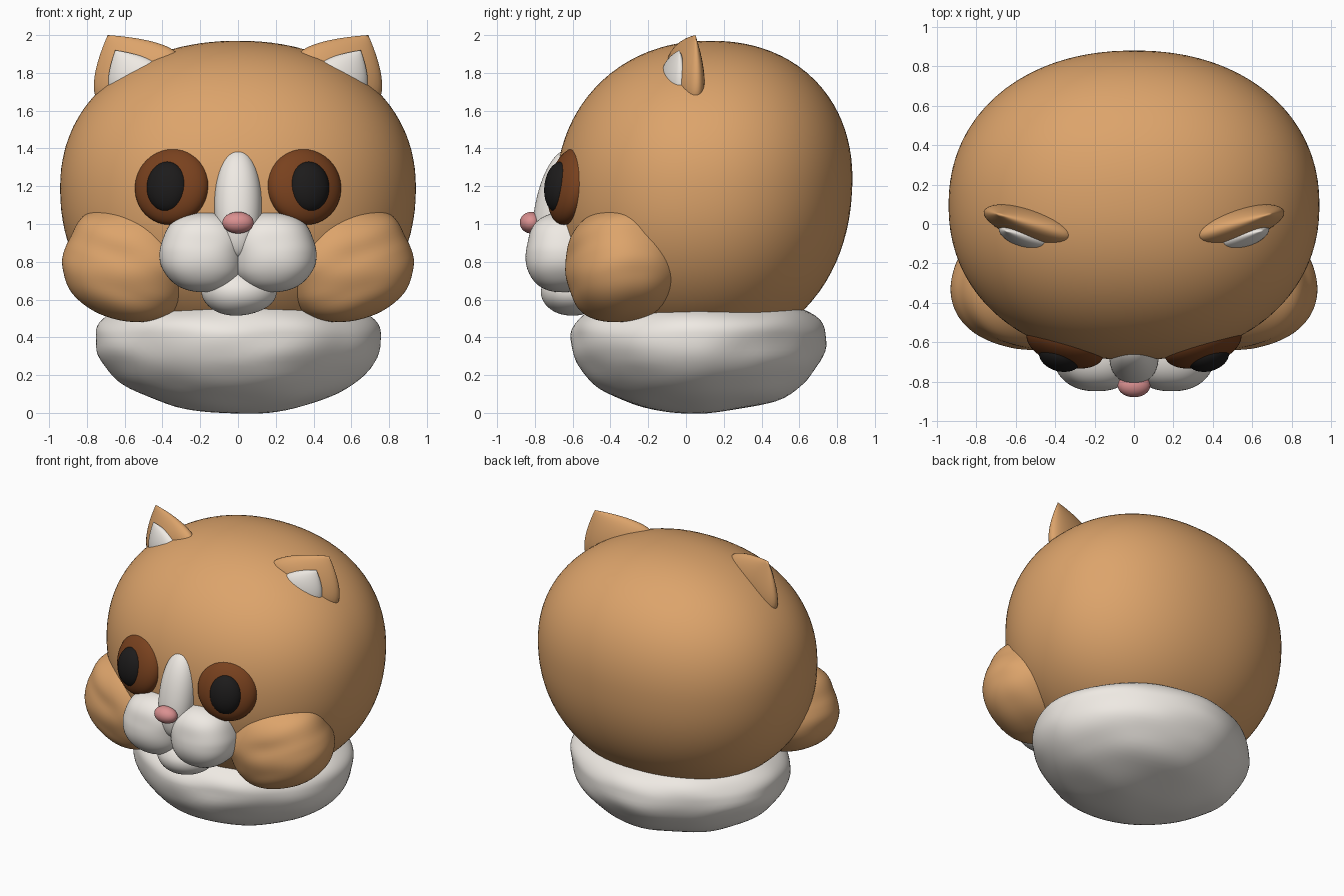
import bpy, bmesh, math
from mathutils import Vector, Euler, noise

if "Cube" in bpy.data.objects:
    bpy.data.objects.remove(bpy.data.objects["Cube"])


def material(name, rgb):
    m = bpy.data.materials.new(name)
    m.diffuse_color = (*rgb, 1)
    m.use_nodes = True
    m.node_tree.nodes["Principled BSDF"].inputs["Base Color"].default_value = m.diffuse_color
    return m


ORANGE = material("orange_fur", (0.72, 0.37, 0.147))
WHITE = material("white_fur", (0.86, 0.82, 0.77))
BROWN = material("iris_brown", (0.19, 0.053, 0.013))
BLACK = material("pupil_black", (0.012, 0.011, 0.011))
PINK = material("nose_pink", (0.70, 0.28, 0.28))


def finish(bm, name, mat, side=1):
    """Optionally mirror the mesh across x, then make a smooth object."""
    if side < 0:
        for v in bm.verts:
            v.co.x *= -1
    bmesh.ops.recalc_face_normals(bm, faces=bm.faces)
    me = bpy.data.meshes.new(name)
    bm.to_mesh(me)
    bm.free()
    for p in me.polygons:
        p.use_smooth = True
    me.materials.append(mat)
    ob = bpy.data.objects.new(name, me)
    bpy.context.collection.objects.link(ob)


def blob(name, mat, centre, radii, low=None, power=2.0, flat_power=None, rot=(0, 0, 0),
         lean=0.0, ripple=0.0, side=1, detail=5):
    """Superellipsoid; 'low' is the radius below the centre, 'flat_power' shapes
    the horizontal section and 'lean' shears the top backwards."""
    bm = bmesh.new()
    bmesh.ops.create_icosphere(bm, subdivisions=detail, radius=1)
    turn = Euler([math.radians(a) for a in rot]).to_matrix()
    n = flat_power or power
    for v in bm.verts:
        d = v.co.copy()
        flat = (abs(d.x) ** n + abs(d.y) ** n) ** (1 / n)
        d /= (flat ** power + abs(d.z) ** power) ** (1 / power)
        rz = low if low and d.z < 0 else radii[2]
        p = Vector((d.x * radii[0], d.y * radii[1] + lean * d.z, d.z * rz))
        if ripple:
            p += v.co * ripple * noise.noise(Vector((p.x * 3, p.y * 3, p.z * 8)))
        v.co = turn @ p + Vector(centre)
    finish(bm, name, mat, side)


def ear_cone(name, mat, base, tip, half_width, thickness, side):
    """Flattened, curved cone lofted from a sunken oval to a tip."""
    bm = bmesh.new()
    base, tip = Vector(base), Vector(tip)
    along = Vector((0.43, 0.12, -0.24)).normalized()
    across = Vector((-0.25, 1, 0)).normalized()
    n, rows, rings = 32, 14, []
    for i in range(-2, rows):
        t = i / rows
        w = 1 - max(t, 0) ** 1.5
        c = base.lerp(tip, t)
        rings.append([bm.verts.new(c + along * half_width * w * math.cos(a) + across * thickness * w * math.sin(a))
                      for a in (2 * math.pi * k / n for k in range(n))])
    for a, b in zip(rings, rings[1:]):
        for k in range(n):
            bm.faces.new((a[k], a[(k + 1) % n], b[(k + 1) % n], b[k]))
    top = bm.verts.new(tip)
    for k in range(n):
        bm.faces.new((rings[-1][k], rings[-1][(k + 1) % n], top))
    bm.faces.new(rings[0])
    finish(bm, name, mat, side)


# Head and ruff
blob("head", ORANGE, (0, 0.095, 1.19), (0.942, 0.785, 0.78), low=0.87, power=2.15, lean=0.035)
blob("neck_ruff", WHITE, (0, 0.065, 0.41), (0.755, 0.675, 0.23), low=0.408, power=2.2,
     flat_power=1.87, ripple=0.015)

# Muzzle centre parts
blob("chin", WHITE, (0, -0.6, 0.645), (0.2, 0.17, 0.13), ripple=0.01)
blob("nose_bridge", WHITE, (0, -0.675, 1.105), (0.125, 0.12, 0.295), power=2.15, rot=(-13, 0, 0))
blob("nose", PINK, (0, -0.82, 1.007), (0.083, 0.06, 0.057), detail=4)

# Paired parts
for side, tag in ((1, "right"), (-1, "left")):
    blob("cheek_" + tag, ORANGE, (0.575, -0.335, 0.785), (0.35, 0.295, 0.3), power=2.25,
         rot=(0, -16, 16), ripple=0.015, side=side)
    blob("muzzle_" + tag, WHITE, (0.185, -0.64, 0.85), (0.225, 0.21, 0.21), power=2.3, ripple=0.012, side=side)
    blob("eye_" + tag, BROWN, (0.35, -0.615, 1.2), (0.203, 0.1, 0.208), rot=(-12, 0, 18), side=side, detail=4)
    blob("pupil_" + tag, BLACK, (0.373, -0.67, 1.195), (0.112, 0.078, 0.136), rot=(-6, 0, 14), side=side, detail=4)
    ear_cone("ear_" + tag, ORANGE, (0.54, 0.0, 1.79), (0.69, 0.05, 2.0), 0.25, 0.08, side)
    ear_cone("inner_ear_" + tag, WHITE, (0.55, -0.055, 1.77), (0.65, -0.035, 1.92), 0.15, 0.065, side)
